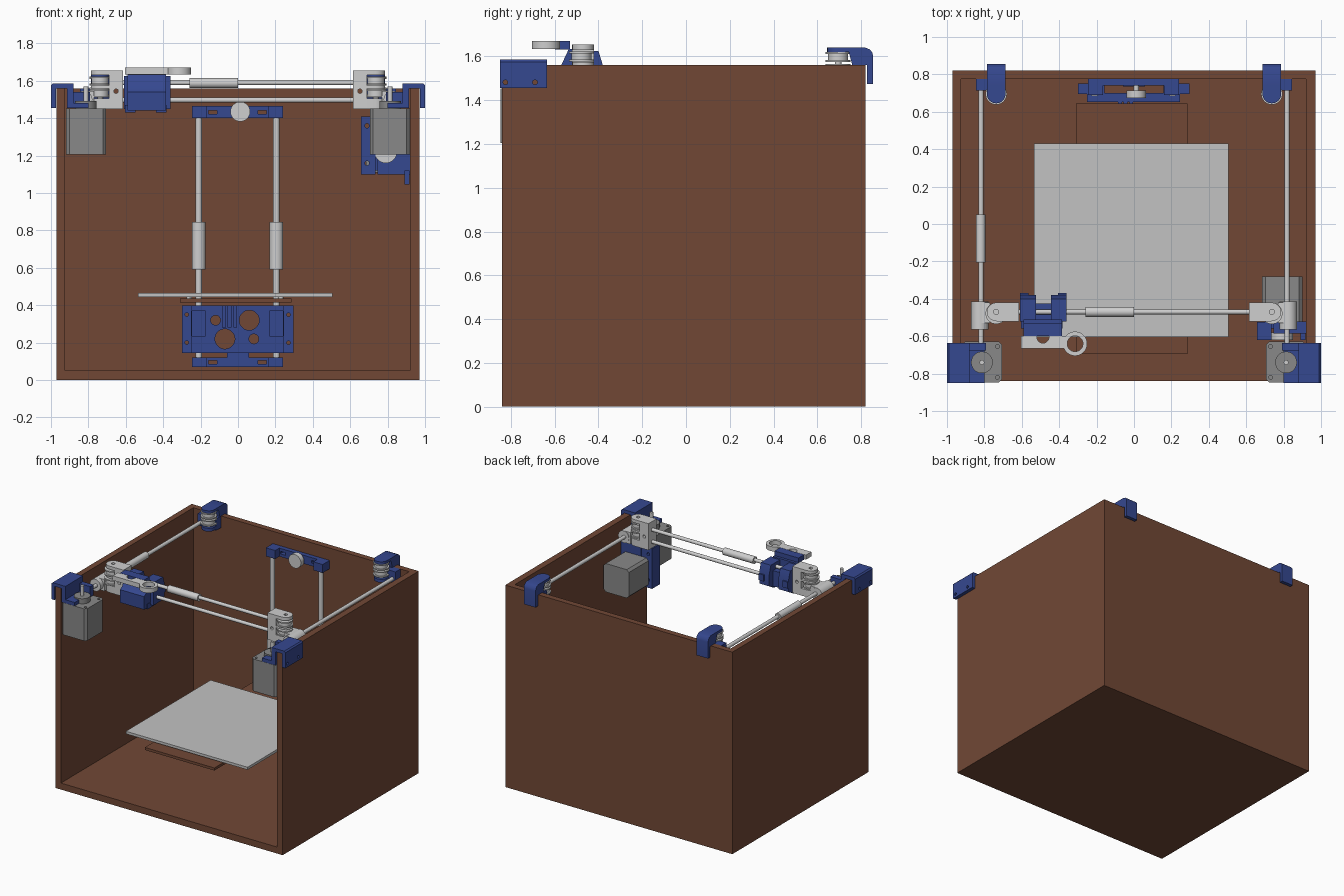
import bpy, bmesh, math

if "Cube" in bpy.data.objects:
    bpy.data.objects.remove(bpy.data.objects["Cube"])


def material(name, r, g, b):
    m = bpy.data.materials.new(name)
    m.diffuse_color = (r, g, b, 1)
    m.use_nodes = True
    m.node_tree.nodes["Principled BSDF"].inputs["Base Color"].default_value = m.diffuse_color
    return m


WOOD = material("brown wood", 0.165, 0.064, 0.036)
BLUE = material("blue plastic", 0.036, 0.065, 0.28)
LIGHT = material("light grey", 0.62, 0.62, 0.62)
PLATE = material("plate grey", 0.54, 0.54, 0.54)
MOTOR = material("motor grey", 0.25, 0.25, 0.25)


def make(name, mat, verts, faces):
    me = bpy.data.meshes.new(name)
    me.from_pydata(verts, [], faces)
    bm = bmesh.new()
    bm.from_mesh(me)
    bmesh.ops.recalc_face_normals(bm, faces=bm.faces)
    bm.to_mesh(me)
    bm.free()
    me.materials.append(mat)
    ob = bpy.data.objects.new(name, me)
    bpy.context.collection.objects.link(ob)
    return ob


def prism(name, mat, pts, axis, a, b):
    """Extrude a 2D outline along an axis from a to b."""
    put = {'x': lambda p, h: (h, p[0], p[1]), 'y': lambda p, h: (p[0], h, p[1]),
           'z': lambda p, h: (p[0], p[1], h)}[axis]
    n = len(pts)
    verts = [put(p, h) for h in (a, b) for p in pts]
    faces = [(i, (i + 1) % n, (i + 1) % n + n, i + n) for i in range(n)]
    return make(name, mat, verts, faces + [tuple(range(n)), tuple(range(n, 2 * n))])


def box(name, mat, x0, x1, y0, y1, z0, z1):
    return prism(name, mat, [(x0, y0), (x1, y0), (x1, y1), (x0, y1)], 'z', z0, z1)


def lathe(name, mat, prof, loc, axis='z', ring=False, n=32):
    """Turn a (radius, height) profile about an axis through loc."""
    verts, faces, k = [], [], len(prof)
    for r, h in prof:
        for i in range(n):
            t = 2 * math.pi * (i + 0.5) / n
            p = (r * math.cos(t), r * math.sin(t), h)
            p = {'z': p, 'x': (p[2], p[0], p[1]), 'y': (p[1], p[2], p[0])}[axis]
            verts.append(tuple(c + d for c, d in zip(p, loc)))
    for j in range(k if ring else k - 1):
        for i in range(n):
            q, s = j * n, (j + 1) % k * n
            faces.append((q + i, q + (i + 1) % n, s + (i + 1) % n, s + i))
    if not ring:
        faces += [tuple(range(n)), tuple(range((k - 1) * n, k * n))]
    return make(name, mat, verts, faces)


def rod(name, mat, loc, r, length, axis='z', n=32):
    return lathe(name, mat, [(r, 0), (r, length)], loc, axis, n=n)


def pulley(name, x, y, z, h=0.045, r=0.057):
    f = h * 0.2
    lathe(name, LIGHT, [(r, 0), (r, f), (r * .8, f), (r * .8, h - f), (r, h - f), (r, h)], (x, y, z))


def cut(ob, *cutters):
    for c in cutters:
        c.hide_render = True
        m = ob.modifiers.new("cut", 'BOOLEAN')
        m.operation, m.solver, m.object = 'DIFFERENCE', 'EXACT', c
        bpy.context.view_layer.objects.active = ob
        bpy.ops.object.modifier_apply(modifier=m.name)
        bpy.data.objects.remove(c)


def motor(name, x0, x1, y0, y1, z0, z1, axis):
    def outline(a, b, c, d, k=0.018):
        return [(a + k, c), (b - k, c), (b, c + k), (b, d - k),
                (b - k, d), (a + k, d), (a, d - k), (a, c + k)]
    if axis == 'z':
        return prism(name, MOTOR, outline(x0, x1, y0, y1), 'z', z0, z1)
    return prism(name, MOTOR, outline(x0, x1, z0, z1), 'y', y0, y1)


def tongue(name, mat, xc, y_tip, y_end, z0, z1, r=0.05):
    """Plate with a half-round tip pointing to -y."""
    pts = [(xc + r * math.cos(t), y_tip + r + r * math.sin(t))
           for t in [math.pi + math.pi * i / 12 for i in range(13)]]
    return prism(name, mat, pts + [(xc + r, y_end), (xc - r, y_end)], 'z', z0, z1)


# wooden case, open at the front and top
box("case_floor", WOOD, -.925, .92, -.84, .775, 0, .05)
box("case_left", WOOD, -.97, -.925, -.84, .82, 0, 1.56)
box("case_right", WOOD, .92, .97, -.84, .82, 0, 1.56)
box("case_back", WOOD, -.925, .92, .775, .82, 0, 1.56)

# print bed and its carrier board
box("bed_plate", PLATE, -.535, .505, -.605, .43, .445, .465)
box("bed_board", WOOD, -.31, .285, -.695, .645, .415, .435)
for x in (-.26, .23):
    for y in (-.55, .38):
        rod("bed_spacer", LIGHT, (x, y, .43), .015, .02, n=12)

# vertical rods with their bearings and end holders
for x in (-.21, .205):
    rod("z_rod", LIGHT, (x, .72, .08), .017, 1.37)
    rod("z_bearing", LIGHT, (x, .72, .59), .037, .255)
for name, z0, z1 in (("z_holder_top", 1.40, 1.465), ("z_holder_bottom", .07, .12)):
    bar = box(name, BLUE, -.245, .24, .74, .775, z0, z1)
    zc = (z0 + z1) / 2
    cut(bar, *[box("slot", BLUE, x - .022, x + .022, .7, .8, zc - .01, zc + .01) for x in (-.135, .13)])
    for x in (-.205, .2):
        box(name + "_end", BLUE, x - .04, x + .04, .69, .775, z0, z1)
box("z_holder_foot", BLUE, -.06, .06, .735, .775, .10, .145)
rod("z_pulley", LIGHT, (.012, .675, 1.435), .053, .04, 'y')
rod("z_pulley_axle", LIGHT, (.012, .71, 1.435), .015, .04, 'y', 16)

# vertical carriage: pierced plate with rod grooves and side wings
plate = box("z_carriage", BLUE, -.25, .245, .652, .70, .145, .40)
holes = [rod("hole", BLUE, (x, .6, z), r, .2, 'y') for x, z, r in
         ((-.07, .22, .053), (.06, .32, .053), (-.12, .32, .026), (.085, .22, .026))]
grooves = [lathe("groove", BLUE, [(.05, .235), (.05, .37)], (x, .655, 0), n=4) for x in (-.21, .205)]
cut(plate, *holes, *grooves)
for s in (-1, 1):
    x = s * .272 - .002
    wing = box("z_carriage_wing", BLUE, x - .026, x + .026, .695, .75, .145, .40)
    cut(wing, *[rod("hole", BLUE, (x, .6, z), .01, .2, 'y', 12) for z in (.20, .35)])
    box("z_carriage_rod_block", BLUE, s * .207 - .05, s * .207 + .05, .695, .75, .145, .40)
for x in (-.075, -.045, -.015):
    box("z_carriage_rib", BLUE, x - .01, x + .01, .62, .66, .28, .40)

# parts repeated on the left and right side
for s, side in ((-1, "left"), (1, "right")):
    def sbox(name, mat, x0, x1, *rest):
        return box(side + name, mat, min(s * x0, s * x1), max(s * x0, s * x1), *rest)

    # front bracket clamped over the side wall, carrying the motor
    pts = [(.80, 1.455), (.915, 1.455), (.915, 1.56), (.973, 1.56), (.973, 1.455), (1, 1.455),
           (1, 1.575), (.99, 1.585), (.88, 1.585), (.88, 1.482), (.80, 1.482)]
    br = prism(side + "_motor_bracket", BLUE, [(s * x, z) for x, z in pts], 'y', -.85, -.635)
    cut(br, *[rod("hole", BLUE, (s * 1 - .06, y, 1.482), .011, .12, 'x', 12) for y in (-.825, -.69)])
    sbox("_rod_block", BLUE, .79, .89, -.675, -.635, 1.46, 1.54)
    m = motor(side + "_motor", *sorted((s * .705, s * .92)), -.848, -.628, 1.205, 1.453, 'z')
    cut(m, *[rod("hole", MOTOR, (s * .73, y, 1.43), .01, .1, n=12) for y in (-.82, -.655)])
    rod(side + "_motor_disc", MOTOR, (s * .813, -.74, 1.45), .058, .042)
    rod(side + "_motor_shaft", LIGHT, (s * .813, -.74, 1.45), .013, .12, n=16)

    # back hook over the rear wall with two idlers
    xc = s * .737
    hook = [(.745, 1.64), (.82, 1.64), (.84, 1.632), (.851, 1.618), (.855, 1.60), (.855, 1.475),
            (.828, 1.475), (.828, 1.56), (.76, 1.56), (.745, 1.615)]
    prism(side + "_idler_hook", BLUE, hook, 'x', xc - .05, xc + .05)
    tongue(side + "_idler_cap", BLUE, xc, .645, .75, 1.62, 1.64)
    tongue(side + "_idler_base", BLUE, xc, .645, .775, 1.48, 1.505)
    sbox("_idler_block", BLUE, .687, .845, .715, .775, 1.47, 1.56)
    for z in (1.575, 1.52):
        pulley(side + "_idler", xc, .695, z)
    rod(side + "_idler_axle", LIGHT, (xc, .695, 1.49), .015, .14, n=16)

    # side rod and its sliding clamp
    rod(side + "_rod", LIGHT, (s * .818, -.67, 1.5), .014, 1.435, 'y')
    rod(side + "_slider_sleeve", LIGHT, (s * .825, -.565, 1.5), .046, .15, 'y')
    sbox("_slider_web", LIGHT, .77, .825, -.53, -.42, 1.455, 1.545)

    # slider tower holding the cross rods and two idlers
    tower = sbox("_slider_tower", LIGHT, .615, .69, -.52, -.42, 1.45, 1.655)
    cut(tower, rod("slot", LIGHT, (s * .652, -.6, 1.545), .012, .3, 'y', 12))
    for z0, z1 in ((1.63, 1.655), (1.56, 1.574), (1.45, 1.505)):
        arc = [(s * (.735 + .052 * math.cos(t)), -.47 + .05 * math.sin(t))
               for t in [-math.pi / 2 + math.pi * i / 12 for i in range(13)]]
        fin = prism(side + "_slider_fin", LIGHT, arc + [(s * .68, -.42), (s * .68, -.52)], 'z', z0, z1)
        cut(fin, rod("hole", LIGHT, (xc, -.47, z0 - .1), .014, .3, n=12))
    for z in (1.578, 1.51):
        pulley(side + "_slider_idler", xc, -.478, z)

rod("left_rod_bearing", LIGHT, (-.82, -.205, 1.5), .026, .255, 'y')

# cross rods and bearing
for z in (1.59, 1.497):
    rod("cross_rod", LIGHT, (-.65, -.47, z), .0135, 1.3, 'x')
rod("cross_bearing", LIGHT, (-.26, -.47, 1.588), .027, .26, 'x')

# tool carriage
side_pts = [(-.52, 1.45), (-.42, 1.45), (-.38, 1.47), (-.38, 1.56), (-.40, 1.625), (-.52, 1.625)]
for x0, x1 in ((-.61, -.525), (-.445, -.36)):
    prism("tool_carriage_cheek", BLUE, side_pts, 'x', x0, x1)
for x0, x1 in ((-.61, -.565), (-.405, -.36)):
    box("tool_carriage_lug", BLUE, x0, x1, -.42, -.37, 1.50, 1.55)
box("tool_carriage_bridge", BLUE, -.53, -.44, -.52, -.425, 1.455, 1.575)
prism("tool_carriage_front", BLUE, [(-.595, 1.44), (-.51, 1.44), (-.51, 1.635), (-.535, 1.635),
      (-.57, 1.56), (-.595, 1.54)], 'x', -.59, -.385)
box("tool_carriage_top", BLUE, -.59, -.385, -.598, -.53, 1.632, 1.67)
for x in (-.575, -.41):
    box("tool_carriage_foot", BLUE, x - .028, x + .028, -.56, -.45, 1.43, 1.47)

# tool arm with ring
arm = box("tool_arm", LIGHT, -.605, -.36, -.665, -.60, 1.635, 1.67)
cut(arm, rod("hole", LIGHT, (-.487, -.605, 1.6), .032, .1))
lathe("tool_ring", LIGHT, [(.065, 1.635), (.065, 1.67), (.042, 1.67), (.042, 1.635)],
      (-.315, -.64, 0), ring=True)

# filament feeder on the right wall
motor("feeder_motor", .685, .90, -.52, -.28, 1.11, 1.33, 'y')
box("feeder_plate", BLUE, .747, .92, -.585, -.52, 1.10, 1.41)
lever = box("feeder_lever", BLUE, .657, .735, -.62, -.525, 1.10, 1.41)
cut(lever, *[rod("hole", BLUE, (.69, -.7, z), .012, .3, 'y', 12) for z in (1.16, 1.36)])
box("feeder_hinge", BLUE, .73, .75, -.56, -.525, 1.12, 1.39)
box("feeder_tab", BLUE, .89, .917, -.62, -.525, 1.045, 1.12)
rod("feeder_gear", LIGHT, (.79, -.62, 1.22), .06, .04, 'y')

# smooth the round parts, keep edges sharp
for ob in bpy.data.objects:
    ob.select_set(True)
    bpy.context.view_layer.objects.active = ob
bpy.ops.object.shade_smooth_by_angle(angle=math.radians(30))
